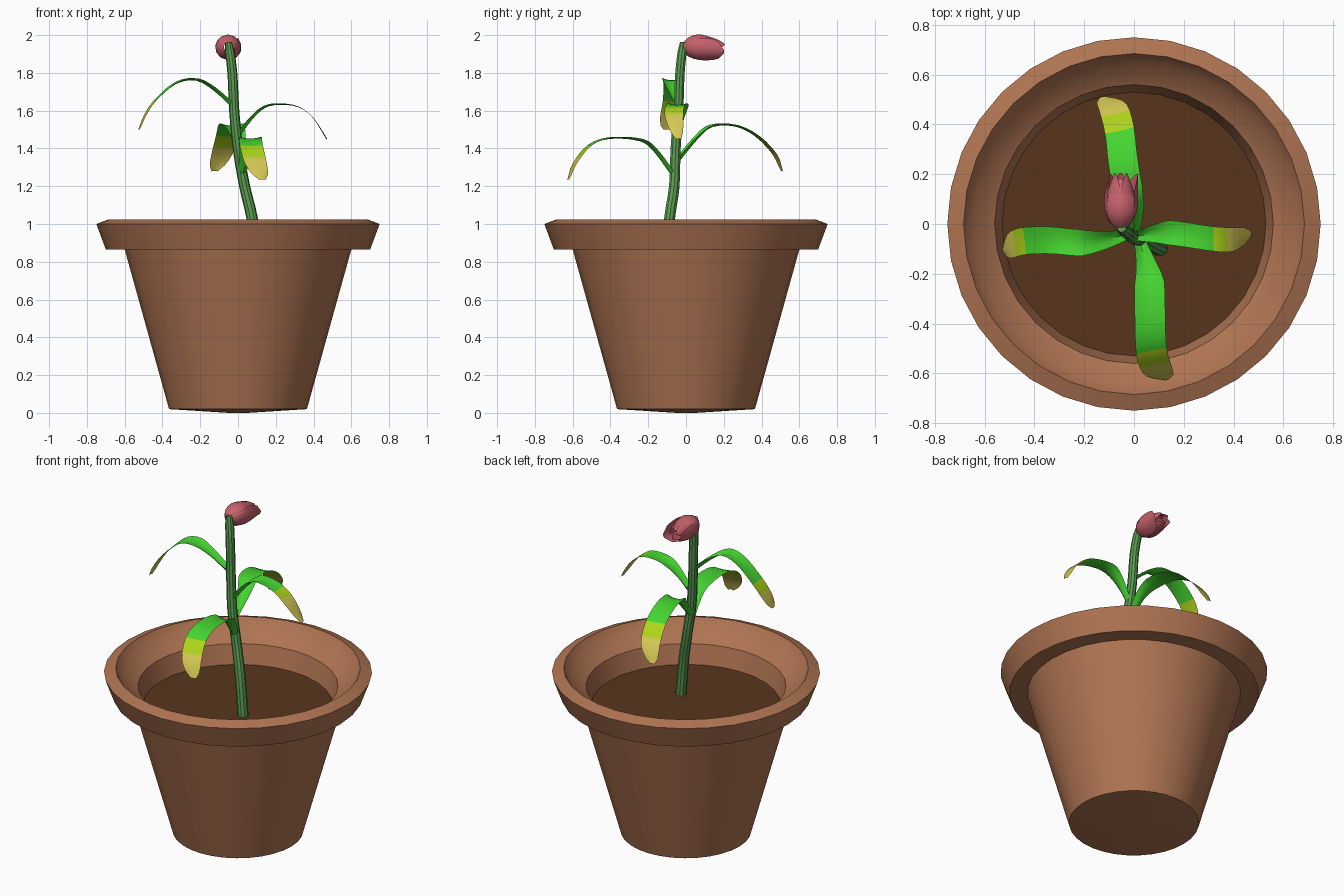
import bpy, math
from mathutils import Vector

if "Cube" in bpy.data.objects:
    bpy.data.objects.remove(bpy.data.objects["Cube"])


def material(name, rgb):
    m = bpy.data.materials.new(name)
    m.diffuse_color = (*rgb, 1)
    m.use_nodes = True
    m.node_tree.nodes["Principled BSDF"].inputs["Base Color"].default_value = m.diffuse_color
    return m


CLAY = material("clay", (0.43, 0.175, 0.085))
SOIL = material("soil", (0.095, 0.036, 0.012))
STEM = material("stem_green", (0.10, 0.33, 0.08))
GREEN = material("leaf_green", (0.06, 0.66, 0.03))
LIME = material("leaf_lime", (0.42, 0.66, 0.01))
YELLOW = material("leaf_yellow", (0.66, 0.58, 0.09))
PINK = material("petal_pink", (0.56, 0.12, 0.15))


def loft(name, rows, mats, closed=True, caps=False, pick=lambda r: 0):
    """Skin equal-length rows of points; pick chooses a material per row."""
    n = len(rows[0])
    faces, slots = [], []
    for r in range(len(rows) - 1):
        for c in range(n if closed else n - 1):
            d = (c + 1) % n
            faces.append((r * n + c, r * n + d, (r + 1) * n + d, (r + 1) * n + c))
            slots.append(pick(r))
    if caps:
        last = (len(rows) - 1) * n
        faces += [tuple(reversed(range(n))), tuple(range(last, last + n))]
        slots += [0, 0]
    me = bpy.data.meshes.new(name)
    me.from_pydata([tuple(p) for row in rows for p in row], [], faces)
    for m in mats:
        me.materials.append(m)
    for p, s in zip(me.polygons, slots):
        p.use_smooth = True
        p.material_index = s
    me.set_sharp_from_angle(angle=math.radians(35))
    ob = bpy.data.objects.new(name, me)
    bpy.context.collection.objects.link(ob)
    return ob


def lathe(name, profile, mat, sides=32):
    rows = [[(r * math.cos(i * math.tau / sides), r * math.sin(i * math.tau / sides), z)
             for i in range(sides)] for r, z in profile]
    return loft(name, rows, [mat], caps=True)


def spline(pts, steps):
    """Catmull-Rom resampling of a short list of points."""
    p = [Vector(q) for q in pts]
    p = [2 * p[0] - p[1]] + p + [2 * p[-1] - p[-2]]
    out = []
    for i in range(1, len(p) - 2):
        a, b, c, d = p[i - 1:i + 3]
        for k in range(steps):
            t = k / steps
            out.append(0.5 * (2 * b + (c - a) * t + (2 * a - 5 * b + 4 * c - d) * t * t
                              + (3 * b - a - 3 * c + d) * t ** 3))
    return out + [p[-2]]


def tangent(path, i):
    return (path[min(i + 1, len(path) - 1)] - path[max(i - 1, 0)]).normalized()


# Pot: turned outer wall, overhanging rim and stepped inside
lathe("pot", [(0.05, 0), (0.365, 0.02), (0.60, 0.865), (0.70, 0.865), (0.75, 1.0),
              (0.685, 1.025), (0.647, 0.965), (0.56, 0.915), (0.525, 0.78)], CLAY)
lathe("soil", [(0.53, 0.79), (0.53, 0.80)], SOIL)

# Stem: tapering tube
path = spline([(0.105, -0.10, 0.79), (0.077, -0.088, 1.02), (0.035, -0.062, 1.2),
               (0.0, -0.055, 1.4), (-0.02, -0.04, 1.6), (-0.03, -0.032, 1.8),
               (-0.05, -0.015, 1.96)], 3)
rows = []
for i, p in enumerate(path):
    t = tangent(path, i)
    u = t.cross(Vector((0, 1, 0))).normalized()
    v = t.cross(u)
    r = 0.031 - 0.006 * i / (len(path) - 1) - (0.007 if i == len(path) - 1 else 0)
    rows.append([p + r * (math.cos(a) * u - math.sin(a) * v)
                 for a in (k * math.tau / 10 for k in range(10))])
loft("stem", rows, [STEM], caps=True)


# Leaves: arched, slightly channelled blades with yellowing tips
def leaf(name, pts, width):
    path = spline(pts, 3)
    n = len(path) - 1
    flat = path[-1] - path[0]
    side = Vector((-flat.y, flat.x, 0)).normalized()
    rows = []
    for i, p in enumerate(path):
        s = i / n
        w = width * min(0.32 + 2.0 * s, 1) * (1 if s < 0.75 else
                                              math.sqrt(max(1 - ((s - 0.75) / 0.26) ** 2, 0.02)))
        up = tangent(path, i).cross(side).normalized()
        if up.z < 0:
            up = -up
        depth = 0.022 * (1 - s) - 0.006 * s
        rows.append([p + side * (w / 2 * k) + up * (depth * (k * k - 0.5))
                     for k in (-1, -0.5, 0, 0.5, 1)])
    loft(name, rows, [GREEN, LIME, YELLOW], closed=False,
         pick=lambda r: 0 if r < n * 0.64 else 1 if r < n * 0.77 else 2)


leaf("leaf_right", [(0.0, -0.05, 1.47), (0.07, -0.04, 1.56), (0.14, -0.035, 1.62),
                    (0.22, -0.045, 1.635), (0.32, -0.06, 1.62), (0.40, -0.062, 1.56),
                    (0.47, -0.04, 1.45)], 0.10)
leaf("leaf_left", [(-0.02, -0.04, 1.62), (-0.12, -0.065, 1.71), (-0.22, -0.075, 1.765),
                   (-0.33, -0.065, 1.745), (-0.44, -0.068, 1.65), (-0.495, -0.085, 1.57),
                   (-0.525, -0.105, 1.50)], 0.11)
leaf("leaf_back", [(0.0, -0.05, 1.33), (0.0, 0.06, 1.46), (-0.025, 0.14, 1.52),
                   (-0.045, 0.26, 1.52), (-0.058, 0.375, 1.465), (-0.085, 0.47, 1.37),
                   (-0.125, 0.51, 1.28)], 0.12)
leaf("leaf_front", [(0.02, -0.06, 1.25), (0.05, -0.165, 1.39), (0.062, -0.245, 1.445),
                    (0.065, -0.40, 1.455), (0.07, -0.51, 1.415), (0.095, -0.59, 1.32),
                    (0.13, -0.625, 1.235)], 0.125)


# Flower: overlapping cupped petals lying along +y
BASE = Vector((-0.053, -0.015, 1.937))


def petal(name, angle, size, length, flare):
    rows = []
    for i in range(9):
        t = i / 8
        r = size * (0.12 + 0.88 * math.sin(math.pi * min(t * 0.97 + 0.03, 1) ** 0.8) ** 0.75
                    if t < 0.99 else 0.25) + flare * t ** 3
        half = math.radians(62) * (1 if t < 0.55 else math.sqrt(max(1 - ((t - 0.55) / 0.45) ** 2, 0.02)))
        rows.append([BASE + Vector((r * math.cos(a), length * t, r * math.sin(a)))
                     for a in (math.radians(angle) + half * k for k in (-1, -0.5, 0, 0.5, 1))])
    loft(name, rows, [PINK], closed=False)


for i, (ang, flare) in enumerate([(90, 0.005), (-20, 0.055), (205, 0.03)]):
    petal(f"outer_petal_{i + 1}", ang, 0.066, 0.215 if i else 0.20, flare)
for i, ang in enumerate([30, 150, 270]):
    petal(f"inner_petal_{i + 1}", ang, 0.059, 0.22, 0.012)
